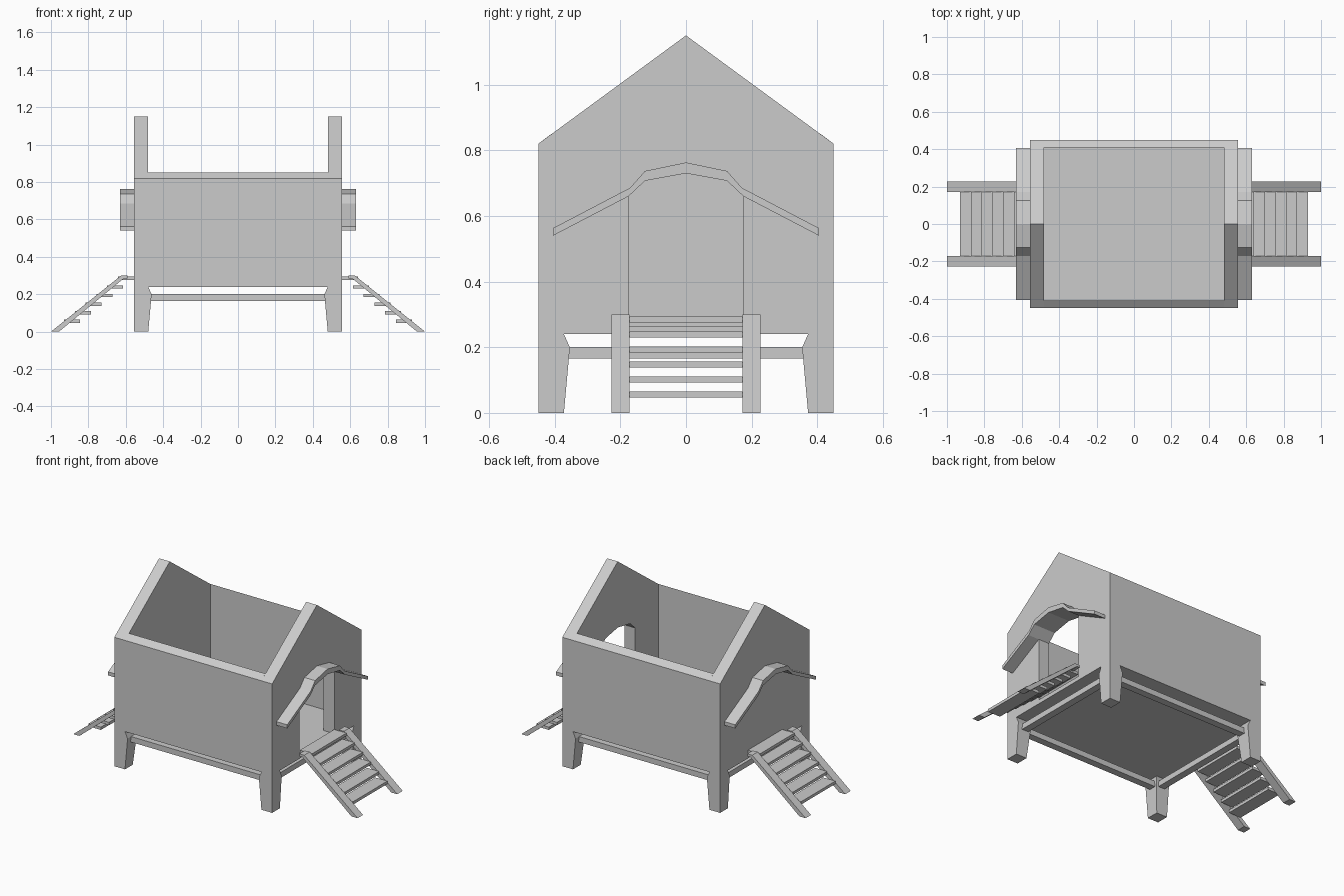
import bpy, bmesh

if "Cube" in bpy.data.objects:
    bpy.data.objects.remove(bpy.data.objects["Cube"])


def prism(name, points, a, b, axis):
    """Extrude a 2D profile from a to b. axis 'x': points are (y,z); axis 'y': points are (x,z)."""
    bm = bmesh.new()
    place = (lambda p, t: (t, p[0], p[1])) if axis == 'x' else (lambda p, t: (p[0], t, p[1]))
    lo = [bm.verts.new(place(p, a)) for p in points]
    hi = [bm.verts.new(place(p, b)) for p in points]
    bm.faces.new(lo)
    bm.faces.new(hi[::-1])
    for i in range(len(points)):
        j = (i + 1) % len(points)
        bm.faces.new((lo[i], hi[i], hi[j], lo[j]))
    return finish(name, bm)


def box(name, x0, x1, y0, y1, z0, z1):
    return prism(name, [(y0, z0), (y1, z0), (y1, z1), (y0, z1)], x0, x1, 'x')


def finish(name, bm):
    bmesh.ops.recalc_face_normals(bm, faces=bm.faces)
    mesh = bpy.data.meshes.new(name)
    bm.to_mesh(mesh)
    bm.free()
    ob = bpy.data.objects.new(name, mesh)
    bpy.context.collection.objects.link(ob)
    return ob


def leg(name, sx, sy):
    """Corner leg: outer faces flush with the walls, inner faces swelling at the beams."""
    bm = bmesh.new()
    rings = []
    for z, grow in ((0, 0), (0.165, 0.015), (0.2, 0.018), (0.24, 0)):
        xi, yi = 0.48 - grow, 0.372 - grow
        rings.append([bm.verts.new((sx * x, sy * y, z))
                      for x, y in ((xi, yi), (0.555, yi), (0.555, 0.45), (xi, 0.45))])
    bm.faces.new(rings[0])
    bm.faces.new(rings[-1])
    for r, s in zip(rings, rings[1:]):
        for i in range(4):
            j = (i + 1) % 4
            bm.faces.new((r[i], r[j], s[j], s[i]))
    return finish(name, bm)


BASE = 0.24
arch = [(-0.175, 0.66), (-0.125, 0.707), (0, 0.73), (0.125, 0.707), (0.175, 0.66)]

# Gable ends: the right one has the doorway, the left one is closed
roof_line = [(0.45, BASE), (0.45, 0.82), (0, 1.15), (-0.45, 0.82), (-0.45, BASE)]
door = [(-0.175, BASE)] + arch + [(0.175, BASE)]
prism("right_gable_wall", roof_line + door, 0.48, 0.555, 'x')
prism("left_gable_wall", roof_line, -0.555, -0.48, 'x')

# Long walls with sloped tops
for s, side in ((-1, "front"), (1, "back")):
    prism(side + "_wall", [(s * 0.45, BASE), (s * 0.45, 0.82), (s * 0.41, 0.85), (s * 0.41, BASE)],
          -0.48, 0.48, 'x')
    box(side + "_beam", -0.48, 0.48, *sorted((s * 0.37, s * 0.415)), 0.165, 0.2)

# Floor, including the door threshold
box("floor", -0.48, 0.48, -0.41, 0.41, BASE, 0.265)
box("threshold", 0.48, 0.555, -0.175, 0.175, BASE, 0.265)

# Door awning profile, and stair side rail profile
awning = ([(-0.405, 0.54)] + arch + [(0.405, 0.54), (0.405, 0.563), (0.17, 0.686), (0.125, 0.737),
          (0, 0.763), (-0.125, 0.737), (-0.17, 0.686), (-0.405, 0.563)])
rail = [(0.59, 0.285), (0.59, 0.3), (0.625, 0.3), (1.0, 0), (0.957, 0), (0.61, 0.285)]

for s, end in ((-1, "left"), (1, "right")):
    prism(end + "_awning", awning, s * 0.555, s * 0.63, 'x')
    box(end + "_beam", *sorted((s * 0.48, s * 0.525)), -0.372, 0.372, 0.165, 0.2)
    # Legs
    for t, side in ((-1, "front"), (1, "back")):
        leg(f"{side}_{end}_leg", s, t)
        # Stair rails
        prism(f"{end}_stair_rail_{side}", [(s * x, z) for x, z in rail], t * 0.172, t * 0.227, 'y')
    # Stair treads
    for i in range(6):
        x, z = 0.887 - 0.0575 * i, 0.056 + 0.0457 * i
        box(f"{end}_stair_tread_{i + 1}", *sorted((s * (x - 0.043), s * (x + 0.043))),
            -0.172, 0.172, z - 0.009, z + 0.009)
